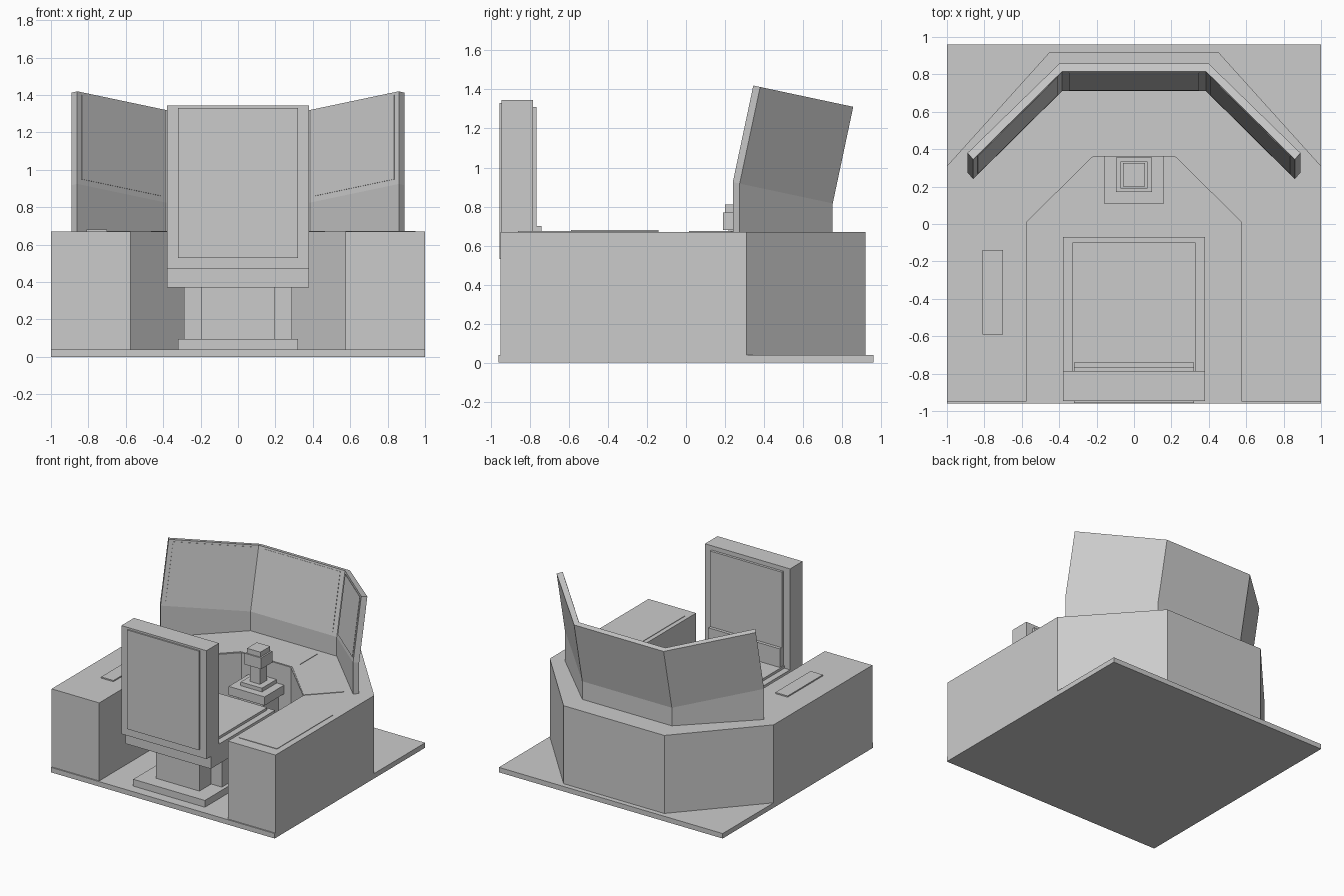
import bpy
from mathutils import Vector

if "Cube" in bpy.data.objects:
    bpy.data.objects.remove(bpy.data.objects["Cube"])


def mesh(name, verts, faces):
    me = bpy.data.meshes.new(name)
    me.from_pydata([tuple(v) for v in verts], [], faces)
    me.update()
    ob = bpy.data.objects.new(name, me)
    bpy.context.collection.objects.link(ob)
    return ob


def prism(name, pts, z0, z1):
    n = len(pts)
    verts = [(x, y, z) for z in (z0, z1) for x, y in pts]
    faces = [tuple(reversed(range(n))), tuple(range(n, 2 * n))]
    faces += [(i, (i + 1) % n, (i + 1) % n + n, i + n) for i in range(n)]
    return mesh(name, verts, faces)


def box(name, x0, x1, y0, y1, z0, z1):
    return prism(name, [(x0, y0), (x1, y0), (x1, y1), (x0, y1)], z0, z1)


def sym_box(name, hx, y0, y1, z0, z1):
    return box(name, -hx, hx, y0, y1, z0, z1)


# Floor plate and U-shaped console
sym_box("floor_plate", 1, -0.96, 0.96, 0, 0.04)
half = [(0.575, -0.95), (1, -0.95), (1, 0.31), (0.45, 0.92)]
inner = [(0.22, 0.36), (0.575, 0.01)]
outline = half + [(-x, y) for x, y in reversed(half)]
outline += [(-x, y) for x, y in reversed(inner)] + inner
prism("console_body", outline, 0.04, 0.67)

# Thin control panels on the console top
box("left_keypad", -0.81, -0.70, -0.59, -0.14, 0.67, 0.68)
box("right_arm_panel", 0.61, 0.95, -0.86, -0.145, 0.67, 0.674)
sym_box("center_control_panel", 0.25, 0.365, 0.66, 0.67, 0.674)
for s, side in ((-1, "left"), (1, "right")):
    quad = [(0.575, 0.015), (0.785, 0.23), (0.42, 0.60), (0.21, 0.385)]
    pts = [(s * x, y) for x, y in quad]
    prism(side + "_control_panel", pts if s > 0 else pts[::-1], 0.67, 0.674)

# Three-sided display wall: vertical foot, upper part leaning back
front = [(-0.86, 0.24), (-0.385, 0.71), (0.385, 0.71), (0.86, 0.24)]
back = [(-0.89, 0.275), (-0.40, 0.752), (0.40, 0.752), (0.89, 0.275)]
LEAN = 0.105


def wall_point(p, level):
    x, y = p
    rise = (0.71 - y) / 0.47 * 0.1
    z = (0.67, 0.825 + rise, 1.32 + rise)[level]
    return Vector((x, y + (LEAN if level == 2 else 0), z))


# Each station is a closed ring: up the front, down the back
verts, faces = [], []
for f, b in zip(front, back):
    verts += [wall_point(f, k) for k in range(3)]
    verts += [wall_point(b, k) for k in (2, 1, 0)]
for i in range(3):
    for k in range(6):
        a, c = i * 6 + k, i * 6 + (k + 1) % 6
        faces.append((a, a + 6, c + 6, c))
faces += [(0, 1, 4, 5), (1, 2, 3, 4), (23, 22, 19, 18), (22, 21, 20, 19)]
mesh("display_wall", verts, faces)

# Thin screens on the leaning inner faces
for i, name in enumerate(("left_screen", "center_screen", "right_screen")):
    a, b = wall_point(front[i], 1), wall_point(front[i + 1], 1)
    d = wall_point(front[i], 2) - a
    e = b - a
    n = e.cross(d).normalized() * 0.003
    quad = [a + e * s + d * t for s, t in
            ((0.05, 0.06), (0.95, 0.06), (0.95, 0.97), (0.05, 0.97))]
    mesh(name, quad + [p + n for p in quad],
         [(3, 2, 1, 0), (4, 5, 6, 7)] +
         [(k, (k + 1) % 4, (k + 1) % 4 + 4, k + 4) for k in range(4)])

# Chair: foot, cross-shaped column, seat, backrest and pads
sym_box("chair_foot", 0.32, -0.88, -0.10, 0.04, 0.095)
sym_box("chair_column", 0.195, -0.77, -0.19, 0.095, 0.37)
sym_box("chair_column_cross", 0.29, -0.62, -0.34, 0.095, 0.37)
sym_box("seat", 0.38, -0.89, -0.07, 0.37, 0.53)
sym_box("seat_cushion", 0.33, -0.79, -0.10, 0.53, 0.55)
sym_box("backrest", 0.38, -0.945, -0.785, 0.47, 1.345)
sym_box("backrest_rear_panel", 0.32, -0.957, -0.945, 0.53, 1.33)
sym_box("backrest_cushion", 0.32, -0.785, -0.765, 0.55, 1.31)
sym_box("lumbar_pad", 0.32, -0.785, -0.74, 0.55, 0.70)

# Control stick on its stand at the inner wall
sym_box("stick_pillar", 0.11, 0.16, 0.36, 0.04, 0.44)
sym_box("stick_stand", 0.16, 0.11, 0.36, 0.44, 0.51)
sym_box("stick_plate", 0.095, 0.17, 0.355, 0.51, 0.54)
sym_box("stick_stem", 0.045, 0.217, 0.307, 0.54, 0.68)
sym_box("stick_grip", 0.073, 0.19, 0.335, 0.68, 0.77)
sym_box("stick_cap", 0.06, 0.20, 0.325, 0.77, 0.81)
